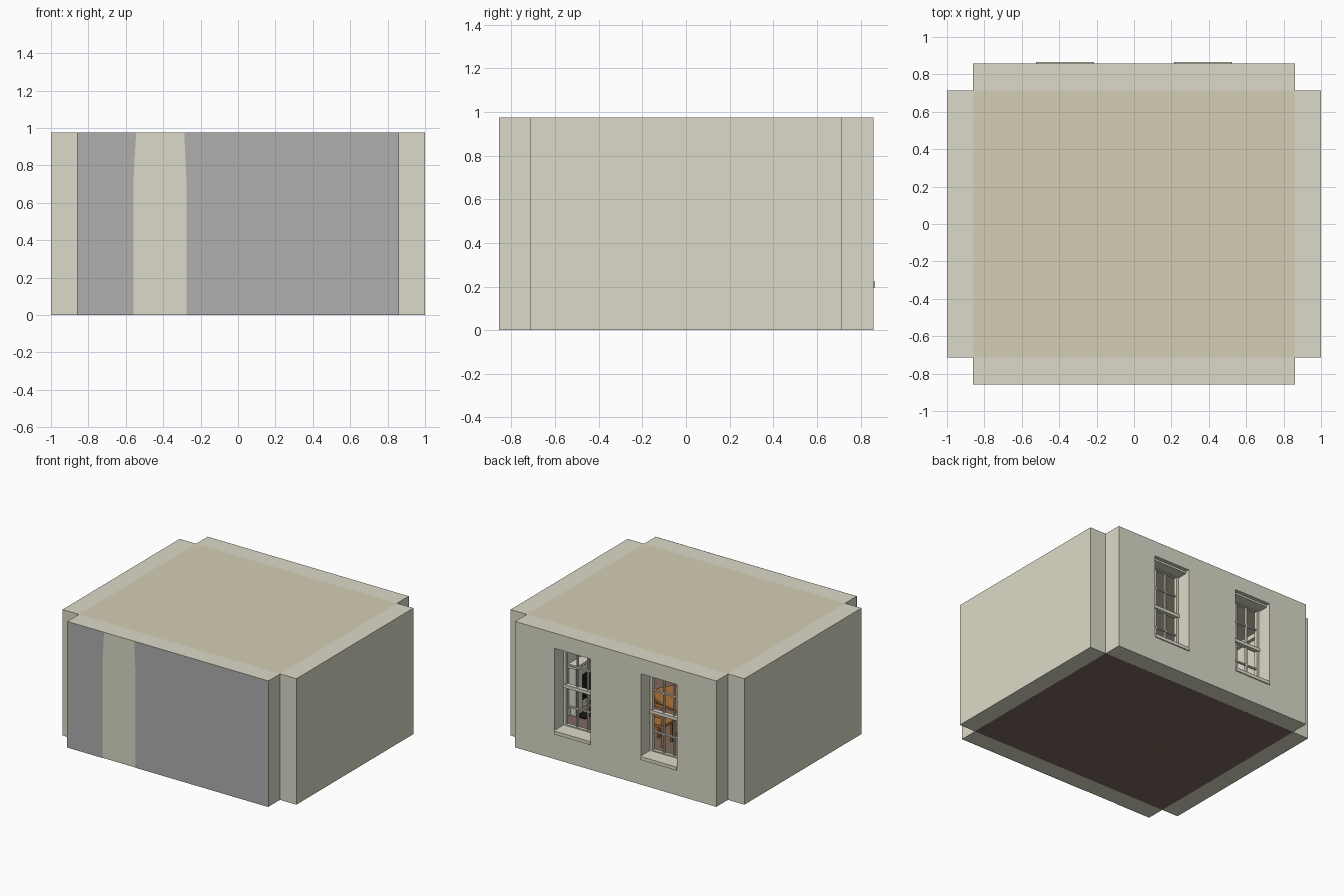
import bpy, bmesh, math
from mathutils import Vector

if "Cube" in bpy.data.objects:
    bpy.data.objects.remove(bpy.data.objects["Cube"])

H = 0.975            # room height
IX, IY = 0.86, 0.715  # inner half sizes
T = 0.143            # wall thickness


def mat(name, r, g, b):
    m = bpy.data.materials.new(name)
    m.diffuse_color = (r, g, b, 1)
    m.use_nodes = True
    m.node_tree.nodes["Principled BSDF"].inputs["Base Color"].default_value = m.diffuse_color
    return m


CREAM = mat("cream", 0.71, 0.70, 0.58)
TAN = mat("tan", 0.66, 0.62, 0.46)
FLOOR = mat("dark_floor", 0.21, 0.14, 0.11)
WOOD = mat("orange_wood", 0.43, 0.17, 0.04)
BLACK = mat("black", 0.01, 0.01, 0.01)
GREY = mat("grey", 0.43, 0.43, 0.43)


def make(name, bm, m, smooth=False):
    bmesh.ops.recalc_face_normals(bm, faces=bm.faces)
    me = bpy.data.meshes.new(name)
    bm.to_mesh(me)
    bm.free()
    me.materials.append(m)
    for p in me.polygons:
        p.use_smooth = smooth
    ob = bpy.data.objects.new(name, me)
    bpy.context.collection.objects.link(ob)
    return ob


def boxes(name, spans, m):
    """One object from (x0, x1, y0, y1, z0, z1) boxes."""
    bm = bmesh.new()
    for x0, x1, y0, y1, z0, z1 in spans:
        vs = bmesh.ops.create_cube(bm, size=1)["verts"]
        for v in vs:
            v.co = Vector(((x0 + x1) / 2 + v.co.x * (x1 - x0),
                           (y0 + y1) / 2 + v.co.y * (y1 - y0),
                           (z0 + z1) / 2 + v.co.z * (z1 - z0)))
    return make(name, bm, m)


def lathe(name, profile, loc, m, sx=1, n=24):
    """Spin an (r, z) profile about a vertical axis."""
    bm = bmesh.new()
    rings = [[bm.verts.new((loc[0] + sx * r * math.cos(a * math.tau / n),
                            loc[1] + r * math.sin(a * math.tau / n), loc[2] + z))
              for a in range(n)] for r, z in profile]
    for a, b in zip(rings, rings[1:]):
        for i in range(n):
            j = (i + 1) % n
            bm.faces.new((a[i], a[j], b[j], b[i]))
    bm.faces.new(rings[0])
    bm.faces.new(rings[-1])
    return make(name, bm, m)


# room shell
boxes("floor", [(-IX, IX, -IY, IY, 0, 0.004)], FLOOR)
boxes("ceiling", [(-IX, IX, -IY, IY, H - 0.003, H)], TAN)
boxes("front_wall", [(-IX, IX, -IY - T + 0.001, -IY, 0.001, H)], CREAM)
boxes("left_wall", [(-1, -IX, -IY, IY, 0.001, H)], CREAM)
boxes("right_wall", [(IX, 1, -IY, IY, 0.001, H)], CREAM)
back = boxes("back_wall", [(-IX, IX, IY, IY + T, 0.001, H)], CREAM)

# window openings
WX, WW, Z0, Z1 = 0.37, 0.155, 0.2, 0.857
cut = boxes("window_cutter", [(s * WX - WW, s * WX + WW, IY - 0.1, IY + T + 0.1, Z0, Z1)
                              for s in (-1, 1)], CREAM)
mod = back.modifiers.new("openings", "BOOLEAN")
mod.object = cut
mod.solver = "EXACT"
bpy.context.view_layer.objects.active = back
bpy.ops.object.modifier_apply(modifier=mod.name)
bpy.data.objects.remove(cut)

# grey front facing either side of the pale strip
yf = -IY - T
bm = bmesh.new()
for pts in ([(-IX, 0), (-0.56, 0), (-0.56, 0.7), (-0.545, H), (-IX, H)],
            [(IX, 0), (-0.275, 0), (-0.275, 0.7), (-0.287, H), (IX, H)]):
    bm.faces.new([bm.verts.new((x, yf, z)) for x, z in pts])
front = make("front_facing", bm, GREY)

# window frames, glazing bars and sills
for side, s in (("left", -1), ("right", 1)):
    cx = s * WX
    a, b = cx - WW, cx + WW
    y0, y1 = IY + 0.004, IY + 0.03
    f = 0.02
    spans = [(a, a + f, y0, y1, Z0, Z1), (b - f, b, y0, y1, Z0, Z1),
             (a, b, y0, y1, Z0, Z0 + 0.03), (a, b, y0, y1, Z1 - f, Z1),
             (a, b, y0, y1 + 0.008, 0.515, 0.54)]
    for i in (1, 2):
        x = a + f + (2 * WW - 2 * f) * i / 3
        spans.append((x - 0.005, x + 0.005, y0 + 0.005, y1 - 0.005, Z0, Z1))
    for z in (0.372, 0.69):
        spans.append((a, b, y0 + 0.005, y1 - 0.005, z - 0.005, z + 0.005))
    boxes(side + "_window_frame", spans, CREAM)
    boxes(side + "_window_sill", [(a, b, y1, IY + T + 0.008, Z0 - 0.004, Z0 + 0.022)], CREAM)
    boxes(side + "_window_lintel", [(a, b, y1, IY + T - 0.03, Z1 - 0.015, Z1)], CREAM)

# skirting and cornice
for name, z0, z1, d in (("skirting", 0.004, 0.06, 0.01), ("cornice", H - 0.04, H - 0.004, 0.025)):
    boxes(name, [(-IX, IX, -IY, -IY + d, z0, z1), (-IX, IX, IY - d, IY, z0, z1),
                 (-IX, -IX + d, -IY, IY, z0, z1), (IX - d, IX, -IY, IY, z0, z1)], CREAM)

# dining table on two pedestals
TX, TY = -0.1, -0.04
lathe("table_top", [(0.2, 0.245), (0.215, 0.25), (0.215, 0.26), (0.21, 0.265)],
      (TX, TY, 0), WOOD, sx=1.8, n=40)
for side, s in (("left", -1), ("right", 1)):
    px = TX + s * 0.15
    lathe(side + "_table_pedestal", [(0.03, 0.04), (0.035, 0.06), (0.018, 0.09), (0.03, 0.15),
                                     (0.018, 0.2), (0.05, 0.245)], (px, TY, 0), WOOD, n=16)
    boxes(side + "_table_foot", [(px - 0.07, px + 0.07, TY - 0.012, TY + 0.012, -0.0, 0.04),
                                 (px - 0.012, px + 0.012, TY - 0.1, TY + 0.1, -0.0, 0.04)], WOOD)


# chairs facing the table
def chair(name, cx, cy, d):
    w = 0.065
    spans = [(cx - w, cx + w, cy - w, cy + w, 0.15, 0.17)]
    for sx in (-1, 1):
        for sy in (-1, 1):
            x, y = cx + sx * 0.055, cy + sy * 0.055
            spans.append((x - 0.008, x + 0.008, y - 0.008, y + 0.008, 0.005,
                          0.33 if sy == d else 0.15))
    y = cy + d * 0.055
    spans += [(cx - w, cx + w, y - 0.006, y + 0.006, z, z + 0.03) for z in (0.22, 0.3)]
    boxes(name, spans, WOOD)


for i, x in enumerate((-0.27, 0.07)):
    chair(f"back_chair_{i + 1}", x, TY + 0.25, 1)
    chair(f"front_chair_{i + 1}", x, TY - 0.25, -1)

# floor lamp in the front right corner
lathe("lamp_stand", [(0.05, 0), (0.05, 0.012), (0.008, 0.02), (0.008, 0.5)],
      (0.77, -0.53, 0), BLACK, n=20)
lathe("lamp_shade", [(0.085, 0.47), (0.05, 0.6)], (0.77, -0.53, 0), TAN, n=20)

# fireplace on the right wall
boxes("fireplace_surround", [(0.8, IX, -0.2, -0.12, 0.004, 0.36), (0.8, IX, 0.12, 0.2, 0.004, 0.36),
                             (0.8, IX, -0.2, 0.2, 0.3, 0.38),
                             (0.78, IX, -0.23, 0.23, 0.38, 0.4)], CREAM)
boxes("fireplace_hearth", [(IX - 0.01, IX, -0.12, 0.12, 0.004, 0.3),
                           (0.72, 0.8, -0.2, 0.2, 0.004, 0.012)], BLACK)
